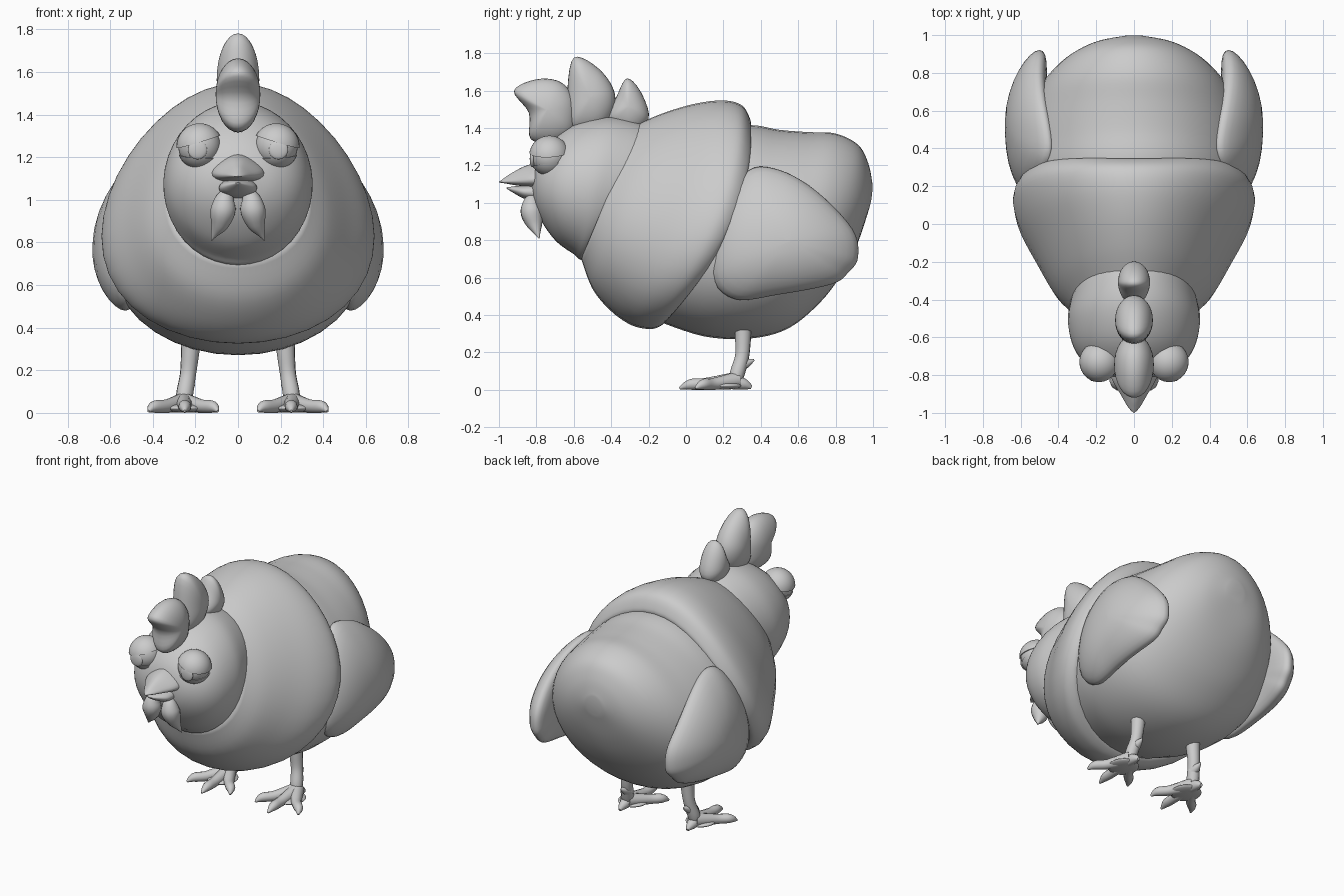
import bpy, bmesh
from math import sin, cos, pi, radians
from mathutils import Vector

if "Cube" in bpy.data.objects:
    bpy.data.objects.remove(bpy.data.objects["Cube"])


def spline(pts, n, closed=False):
    """Catmull-Rom interpolation of equal-length tuples."""
    P = [Vector(p) for p in pts]
    m = len(P)
    get = (lambda i: P[i % m]) if closed else (lambda i: P[max(0, min(m - 1, i))])
    out = []
    for i in range(m if closed else m - 1):
        a, b, c, d = get(i - 1), get(i), get(i + 1), get(i + 2)
        for s in range(n):
            t = s / n
            out.append(0.5 * (2 * b + (c - a) * t + (2 * a - 5 * b + 4 * c - d) * t * t
                              + (3 * b - a - 3 * c + d) * t ** 3))
    if not closed:
        out.append(P[-1])
    return out


def finish(name, bm, mirror=False, angle=50):
    bmesh.ops.remove_doubles(bm, verts=bm.verts, dist=0.0005)
    bmesh.ops.recalc_face_normals(bm, faces=bm.faces)
    me = bpy.data.meshes.new(name)
    bm.to_mesh(me)
    bm.free()
    ob = bpy.data.objects.new(name, me)
    bpy.context.collection.objects.link(ob)
    shade(ob, mirror, angle)
    return ob


def shade(ob, mirror, angle=50):
    bpy.ops.object.select_all(action='DESELECT')
    ob.select_set(True)
    bpy.context.view_layer.objects.active = ob
    bpy.ops.object.shade_smooth_by_angle(angle=radians(angle))
    if mirror:
        ob.modifiers.new("mirror", 'MIRROR').use_axis[0] = True


def skin_rings(rings, caps=True):
    bm = bmesh.new()
    R = [[bm.verts.new(p) for p in r] for r in rings]
    n = len(R[0])
    for a, b in zip(R, R[1:]):
        for i in range(n):
            bm.faces.new((a[i], a[(i + 1) % n], b[(i + 1) % n], b[i]))
    if caps:
        bm.faces.new(R[0])
        bm.faces.new(R[-1])
    return bm


def loft(name, sections, egg=0.0, segs=40):
    """Sections: top y, top z, bottom y, bottom z, half width, backward bow."""
    rings = []
    for ty, tz, by, bz, w, bow in spline(sections, 5):
        ring = []
        for i in range(segs):
            t = 2 * pi * i / segs
            c, s = cos(t), sin(t)
            ring.append((w * s * (1 - egg * c), (ty + by) / 2 + c * (ty - by) / 2 + bow * s * s,
                         (tz + bz) / 2 + c * (tz - bz) / 2))
        rings.append(ring)
    return finish(name, skin_rings(rings))


def pillow(name, outline, thick, centre=lambda y, z: 0.0, mirror=False):
    """Puffed shape from a side-view outline."""
    pts = spline(outline, 5, True)
    mid = sum(pts, Vector((0, 0))) / len(pts)
    rings = []
    for k in range(17):
        a = -pi / 2 + pi * k / 16
        ring = []
        for p in pts:
            q = mid + (p - mid) * max(cos(a), 0.002)
            ring.append((centre(q.x, q.y) + thick * sin(a), q.x, q.y))
        rings.append(ring)
    return finish(name, skin_rings(rings), mirror, 70)


def tube(name, paths):
    """Mirrored tapered tubes: x, y, z, radius."""
    cu = bpy.data.curves.new(name, 'CURVE')
    cu.dimensions = '3D'
    cu.bevel_depth = 1.0
    cu.bevel_resolution = 4
    cu.use_fill_caps = True
    for path in paths:
        sp = cu.splines.new('POLY')
        pts = spline(path, 6)
        sp.points.add(len(pts) - 1)
        for p, v in zip(sp.points, pts):
            p.co = (v[0], v[1], v[2], 1)
            p.radius = max(v[3], 0.002)
    ob = bpy.data.objects.new(name, cu)
    bpy.context.collection.objects.link(ob)
    bpy.ops.object.select_all(action='DESELECT')
    ob.select_set(True)
    bpy.context.view_layer.objects.active = ob
    bpy.ops.object.convert(target='MESH')
    shade(bpy.context.object, True, 60)


def ball(name, c, r, scale=(1, 1, 1), cut=None):
    """Mirrored sphere, optionally keeping only the side of a plane."""
    bm = bmesh.new()
    bmesh.ops.create_uvsphere(bm, u_segments=32, v_segments=20, radius=r)
    for v in bm.verts:
        v.co = Vector(c) + Vector(a * b for a, b in zip(v.co, scale))
    if cut:
        g = bmesh.ops.bisect_plane(bm, geom=bm.verts[:] + bm.edges[:] + bm.faces[:],
                                   plane_co=cut[0], plane_no=cut[1], clear_inner=True)
        edges = [e for e in g['geom_cut'] if isinstance(e, bmesh.types.BMEdge)]
        bmesh.ops.edgeloop_fill(bm, edges=edges)
    return finish(name, bm, True)


# Body
loft("rear_body", [
    (.15, 1.40, -.16, .37, .54, .05), (.35, 1.415, .1, .285, .595, 0), (.5, 1.39, .35, .275, .60, 0),
    (.65, 1.378, .55, .33, .56, 0), (.8, 1.37, .72, .47, .475, 0), (.92, 1.31, .84, .63, .36, 0),
    (.975, 1.21, .92, .79, .22, .01), (.997, 1.1, .98, .97, .06, .005)], 0.12)
loft("neck_feathers", [
    (-.26, 1.42, -.56, .70, .33, 0), (-.12, 1.48, -.5, .54, .42, 0), (.05, 1.53, -.4, .42, .515, .04),
    (.2, 1.547, -.29, .345, .60, .08), (.3, 1.52, -.19, .325, .632, .11),
    (.345, 1.44, -.13, .345, .605, .13), (.34, 1.40, -.10, .38, .56, .13)], 0.17)

# Head
loft("head", [
    (-.15, 1.38, -.45, .76, .30, 0), (-.27, 1.435, -.55, .695, .335, 0), (-.42, 1.46, -.6, .725, .35, 0),
    (-.58, 1.425, -.69, .79, .325, 0), (-.7, 1.35, -.76, .88, .265, 0),
    (-.785, 1.25, -.805, .97, .17, 0), (-.825, 1.14, -.828, 1.07, .05, 0)], 0.05)

# Beak
loft("upper_beak", [
    (-.72, 1.23, -.76, 1.07, .125, 0), (-.85, 1.20, -.85, 1.085, .11, .03),
    (-.93, 1.16, -.92, 1.095, .065, .02), (-.975, 1.13, -.965, 1.103, .03, 0),
    (-1.0, 1.112, -.998, 1.108, .004, 0)], 0.4, 24)
loft("lower_beak", [
    (-.76, 1.11, -.78, 1.0, .09, 0), (-.86, 1.095, -.86, 1.02, .085, 0),
    (-.92, 1.088, -.91, 1.045, .05, 0), (-.96, 1.082, -.958, 1.075, .005, 0)], 0, 24)

# Comb of three lobes
pillow("comb_front", [(-.83, 1.34), (-.84, 1.48), (-.92, 1.598), (-.8, 1.66), (-.67, 1.645),
                      (-.59, 1.54), (-.6, 1.38), (-.7, 1.32)], .105)
pillow("comb_middle", [(-.62, 1.40), (-.635, 1.58), (-.6, 1.775), (-.47, 1.72), (-.385, 1.6),
                       (-.39, 1.48), (-.47, 1.39)], .1)
pillow("comb_rear", [(-.42, 1.44), (-.37, 1.57), (-.315, 1.665), (-.24, 1.59), (-.2, 1.45),
                     (-.3, 1.37)], .085)

# Eyes with heavy lids
eye = (.18, -.73, 1.25)
ball("eyeball", eye, .1)
ball("iris", (.19, -.822, 1.235), .045, (1, .3, 1))
ball("upper_eyelid", eye, .109, cut=((.18, -.73, 1.275), (.3, -.05, 1)))
ball("lower_eyelid", eye, .106, cut=((.18, -.73, 1.205), (.05, .1, -1)))

# Wattles
tube("wattle", [[(.045, -.81, 1.05, .02), (.062, -.825, 1.0, .047), (.07, -.825, .95, .06),
                 (.085, -.81, .89, .045), (.11, -.795, .84, .018), (.125, -.785, .81, .003)]])

# Wings
pillow("wing", [(.14, .62), (.2, .95), (.33, 1.17), (.5, 1.175), (.7, 1.06), (.89, .86), (.92, .71),
                (.87, .63), (.78, .565), (.5, .51), (.26, .485)], .105,
       lambda y, z: .58 - .65 * (z - .75) ** 2 - .45 * max(0, y - .5) ** 2 - .4 * max(0, .4 - y) ** 2,
       True)

# Legs and feet
tube("leg", [[(.22, .305, .37, .048), (.225, .305, .28, .043), (.235, .3, .18, .038),
              (.25, .275, .09, .04), (.255, .26, .035, .034)]])
tube("spur", [[(.237, .29, .13, .035), (.237, .33, .145, .022), (.237, .365, .16, .004)]])
tube("toes", [[(.255, .27, .05, .046), (.25 + dx * .5, (.25 + ty) / 2, .032, .032),
               (.25 + dx * .85, .25 + (ty - .25) * .8, .028, .028), (.25 + dx, ty, .008, .006)]
              for dx, ty in ((0, -.035), (-.155, .05), (.17, .05))])
tube("heel", [[(.255, .24, .045, .042), (.255, .31, .03, .03), (.255, .35, .012, .01)]])
ball("foot_pad", (.255, .2, .022), .1, (.95, 1.0, .21))
